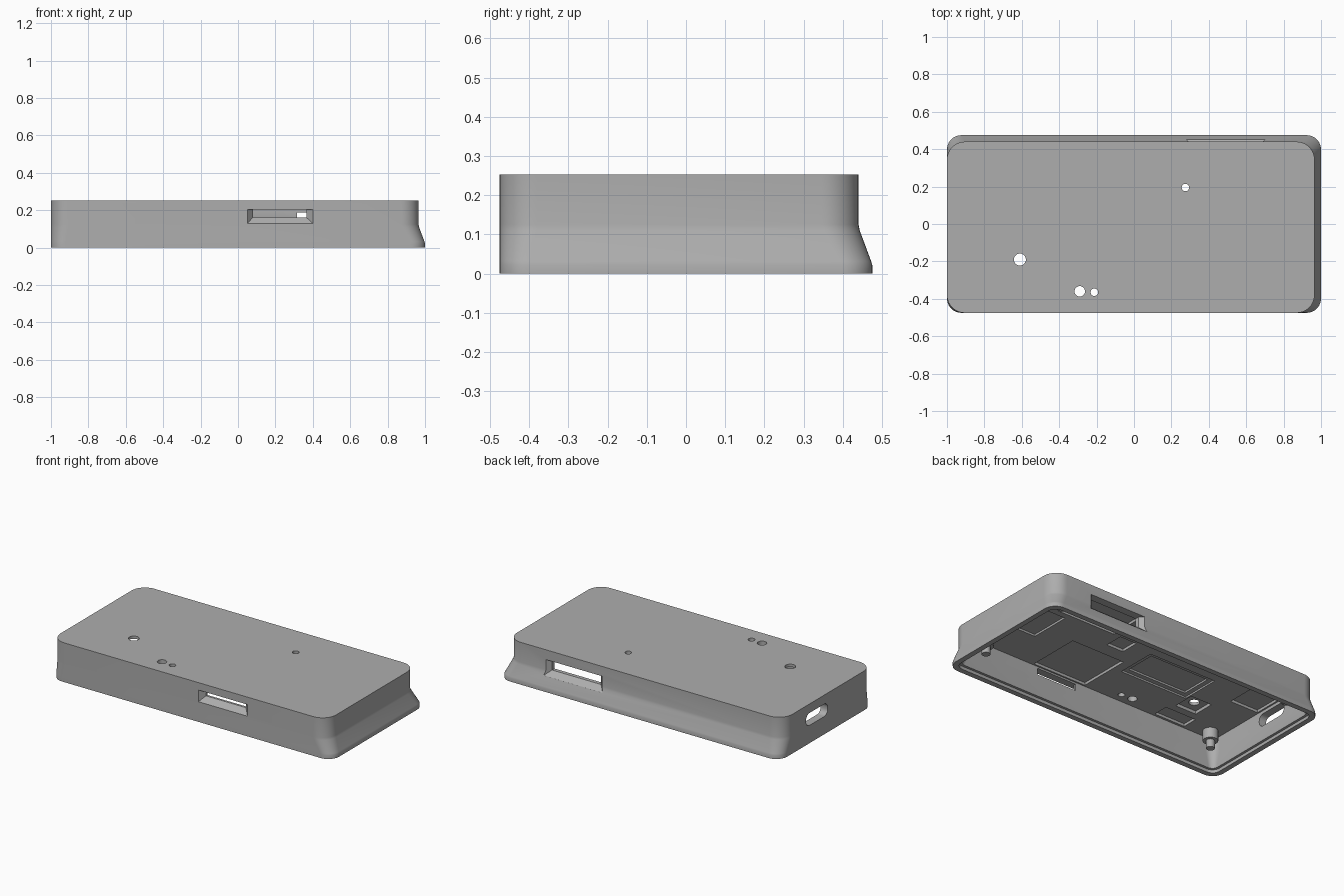
import bpy, bmesh, math

cube = bpy.data.objects.get("Cube")
if cube:
    bpy.data.objects.remove(cube)

grey = bpy.data.materials.new("plain grey")
grey.use_nodes = True
grey.diffuse_color = (0.42, 0.42, 0.42, 1)
grey.node_tree.nodes["Principled BSDF"].inputs["Base Color"].default_value = grey.diffuse_color

AXES = {"x": lambda u, v, w: (w, u, v),
        "y": lambda u, v, w: (u, w, v),
        "z": lambda u, v, w: (u, v, w)}


def rounded(u0, u1, v0, v1, r=0.0, seg=10):
    """Rounded rectangle outline; a zero radius gives plain corners."""
    if r == 0:
        return [(u1, v1), (u0, v1), (u0, v0), (u1, v0)]
    centres = [(u1 - r, v1 - r), (u0 + r, v1 - r), (u0 + r, v0 + r), (u1 - r, v0 + r)]
    return [(cu + r * math.cos(math.pi / 2 * (k + i / seg)),
             cv + r * math.sin(math.pi / 2 * (k + i / seg)))
            for k, (cu, cv) in enumerate(centres) for i in range(seg + 1)]


def circle(u, v, r, n=28):
    return [(u + r * math.cos(2 * math.pi * i / n),
             v + r * math.sin(2 * math.pi * i / n)) for i in range(n)]


def loft(name, rings, axis="z"):
    """Closed solid through (outline, depth) rings, capped at both ends."""
    bm = bmesh.new()
    place = AXES[axis]
    loops = [[bm.verts.new(place(u, v, w)) for u, v in outline] for outline, w in rings]
    for a, b in zip(loops, loops[1:]):
        n = len(a)
        for i in range(n):
            bm.faces.new((a[i], a[(i + 1) % n], b[(i + 1) % n], b[i]))
    bm.faces.new(loops[0])
    bm.faces.new(loops[-1])
    bmesh.ops.recalc_face_normals(bm, faces=bm.faces)
    mesh = bpy.data.meshes.new(name)
    bm.to_mesh(mesh)
    bm.free()
    mesh.materials.append(grey)
    obj = bpy.data.objects.new(name, mesh)
    bpy.context.collection.objects.link(obj)
    return obj


def activate(obj):
    bpy.ops.object.select_all(action="DESELECT")
    obj.select_set(True)
    bpy.context.view_layer.objects.active = obj


def shade(obj):
    activate(obj)
    bpy.ops.object.shade_smooth_by_angle(angle=math.radians(30))


def cut(target, cutter):
    cutter.hide_render = True
    mod = target.modifiers.new("cut", "BOOLEAN")
    mod.operation = "DIFFERENCE"
    mod.solver = "EXACT"
    mod.object = cutter
    activate(target)
    bpy.ops.object.modifier_apply(modifier=mod.name)
    bpy.data.objects.remove(cutter)


# Hollow cover: outer skin flares at the back and left, open below
def skin(flare, inset=0.0):
    return rounded(-1 + inset, 0.965 + flare - inset, -0.475 + inset,
                   0.44 + flare - inset, 0.095 - 0.5 * flare - inset * 0.8)


CEILING = 0.215
outer = [(0.253, 0), (0.125, 0), (0.11, 0.003), (0.032, 0.032), (0.022, 0.035), (0, 0.035)]
inner = [(0, 0.035, 0.034), (0.02, 0.035, 0.034), (0.02, 0.035, 0.05),
         (0.035, 0.032, 0.052), (0.12, 0, 0.05), (CEILING, 0, 0.05)]
cover = loft("cover", [(skin(f), z) for z, f in outer] +
             [(skin(f, inset), z) for z, f, inset in inner])

# Shallow pockets in the underside of the roof
pockets = [
    (0.02, 0.40, -0.415, -0.07, 0.232),   # front slot pocket
    (0.27, 0.69, 0.14, 0.38, 0.232),      # back slot pocket
    (0.60, 0.76, -0.17, 0.10, 0.228),     # side pocket
    (-0.52, -0.04, -0.16, 0.10, 0.226),   # main chip, upper step
    (-0.49, -0.07, -0.13, 0.07, 0.238),   # main chip, deep step
    (-0.68, -0.53, -0.26, -0.12, 0.235),  # button pocket
    (-0.72, -0.50, -0.41, -0.31, 0.232),  # small front pocket
    (0.10, 0.22, 0.02, 0.14, 0.232),      # small middle pocket
    (-0.94, -0.74, -0.02, 0.21, 0.232),   # port pocket
]
for x0, x1, y0, y1, top in pockets:
    outline = rounded(x0, x1, y0, y1)
    cut(cover, loft("pocket_cutter", [(outline, 0.18), (outline, top)]))

# Flared slots through the front and back walls
cut(cover, loft("front_slot_cutter", [
    (rounded(0.05, 0.40, 0.13, 0.205), -0.50),
    (rounded(0.05, 0.40, 0.13, 0.205), -0.475),
    (rounded(0.08, 0.365, 0.162, 0.204), -0.44),
    (rounded(0.08, 0.365, 0.162, 0.204), -0.38)], "y"))
cut(cover, loft("back_slot_cutter", [
    (rounded(0.27, 0.71, 0.085, 0.19), 0.50),
    (rounded(0.28, 0.70, 0.09, 0.19), 0.45),
    (rounded(0.315, 0.665, 0.12, 0.189), 0.415),
    (rounded(0.315, 0.665, 0.12, 0.189), 0.34)], "y"))

# Rounded port in the right wall
port = rounded(-0.015, 0.205, 0.115, 0.195, 0.035, 6)
cut(cover, loft("port_cutter", [(port, -1.05), (port, -0.90)], "x"))

# Round holes in the roof
for x, y, r in [(-0.61, -0.19, 0.032), (-0.29, -0.36, 0.028),
                (-0.212, -0.365, 0.02), (0.275, 0.195, 0.02)]:
    hole = circle(x, y, r)
    cut(cover, loft("hole_cutter", [(hole, 0.15), (hole, 0.3)]))
shade(cover)

# Stepped mounting posts in the inner corners
for x, side in [(-0.87, "right"), (0.81, "left")]:
    for y, end in [(-0.355, "front"), (0.32, "back")]:
        wide, narrow = circle(x, y, 0.045), circle(x, y, 0.025)
        post = loft(f"{end}_{side}_post", [(wide, CEILING + 0.005), (wide, 0.15),
                                           (narrow, 0.15), (narrow, 0.10)])
        shade(post)
